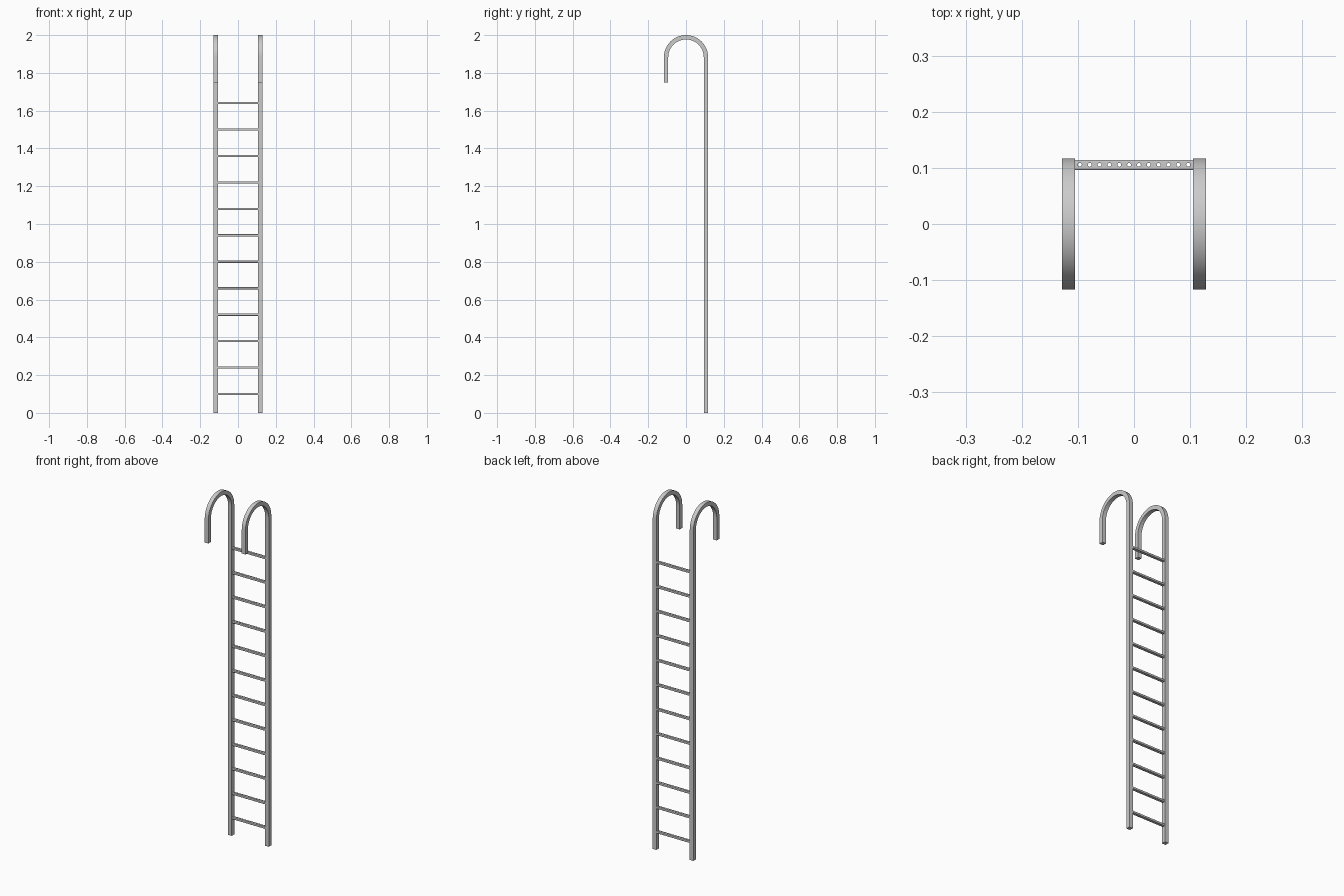
import bpy, bmesh, math
from mathutils import Matrix

if "Cube" in bpy.data.objects:
    bpy.data.objects.remove(bpy.data.objects["Cube"])

RAIL = 0.023           # square bar size
OUT = 0.117            # outer hook radius
INN = OUT - RAIL       # inner hook radius
ARC_Z = 2.0 - OUT      # height of the hook centre
MID_Y = (OUT + INN) / 2
RAIL_X = 0.117


def make_object(name, bm):
    bmesh.ops.recalc_face_normals(bm, faces=bm.faces[:])
    mesh = bpy.data.meshes.new(name)
    bm.to_mesh(mesh)
    bm.free()
    ob = bpy.data.objects.new(name, mesh)
    bpy.context.collection.objects.link(ob)
    return ob


def smooth(ob):
    bpy.ops.object.select_all(action='DESELECT')
    ob.select_set(True)
    bpy.context.view_layer.objects.active = ob
    bpy.ops.object.shade_smooth_by_angle(angle=math.radians(35))


def hooked_rail(name, x):
    # square bar swept up, over the half-circle hook and down again
    path = [(OUT, INN, 0.0, 0.0)]
    steps = 32
    for i in range(steps + 1):
        a = math.pi * i / steps
        path.append((OUT * math.cos(a), INN * math.cos(a),
                     ARC_Z + OUT * math.sin(a), ARC_Z + INN * math.sin(a)))
    path[0] = (OUT, INN, 0.0, 0.0)
    path.append((-OUT, -INN, 1.75, 1.75))
    bm = bmesh.new()
    h = RAIL / 2
    rings = [[bm.verts.new(c) for c in ((x - h, yo, zo), (x + h, yo, zo),
                                        (x + h, yi, zi), (x - h, yi, zi))]
             for yo, yi, zo, zi in path]
    for a, b in zip(rings, rings[1:]):
        for k in range(4):
            n = (k + 1) % 4
            bm.faces.new((a[k], a[n], b[n], b[k]))
    bm.faces.new(rings[0])
    bm.faces.new(rings[-1])
    smooth(make_object(name, bm))


hooked_rail("left_rail", -RAIL_X)
hooked_rail("right_rail", RAIL_X)

# rung: bar with rounded long edges
bm = bmesh.new()
bmesh.ops.create_cube(bm, size=1, matrix=Matrix.Diagonal((0.214, 0.018, 0.012, 1)))
long_edges = [e for e in bm.edges if abs(e.verts[0].co.x - e.verts[1].co.x) > 0.1]
bmesh.ops.bevel(bm, geom=long_edges, offset=0.0025, segments=3, profile=0.5, affect='EDGES')
rung = make_object("rung_01", bm)

# row of grip holes through the rung
bm = bmesh.new()
for i in range(12):
    x = -0.0965 + i * 0.193 / 11
    bmesh.ops.create_cone(bm, cap_ends=True, segments=12, radius1=0.0035, radius2=0.0035,
                          depth=0.05, matrix=Matrix.Translation((x, 0, 0)))
cutter = make_object("hole_cutter", bm)
cutter.hide_render = True
mod = rung.modifiers.new("holes", 'BOOLEAN')
mod.operation = 'DIFFERENCE'
mod.solver = 'EXACT'
mod.object = cutter
bpy.context.view_layer.update()
drilled = bpy.data.meshes.new_from_object(
    rung.evaluated_get(bpy.context.evaluated_depsgraph_get()))
rung.modifiers.clear()
rung.data = drilled
bpy.data.objects.remove(cutter)
smooth(rung)

# twelve evenly spaced rungs
for i in range(12):
    ob = rung if i == 0 else bpy.data.objects.new(f"rung_{i + 1:02d}", rung.data)
    if i:
        bpy.context.collection.objects.link(ob)
    ob.location = (0, MID_Y, 0.1 + 0.14 * i)
